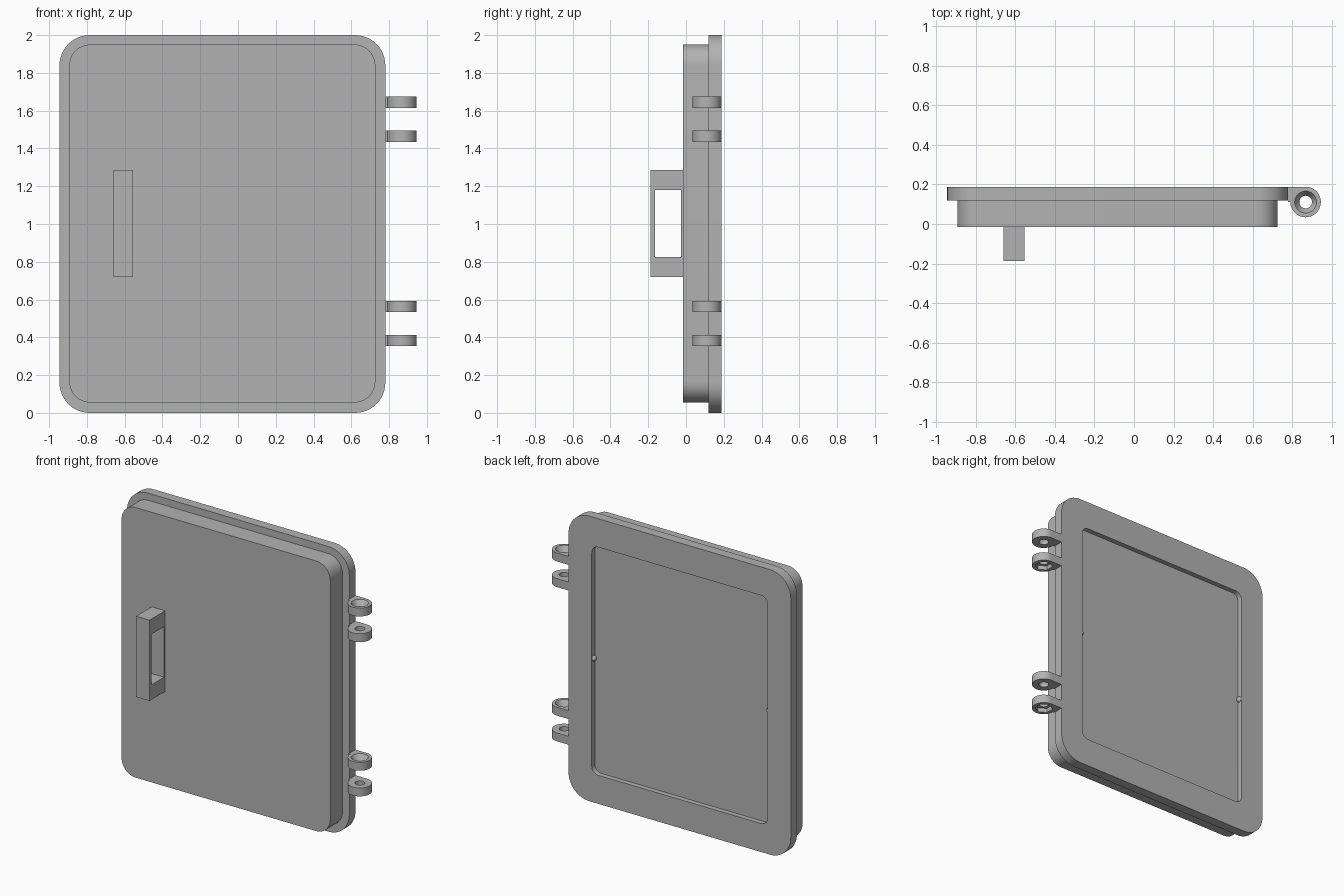
import bpy
import bmesh
from math import pi, cos, sin, radians
from mathutils import Matrix, Vector

cube = bpy.data.objects.get("Cube")
if cube:
    bpy.data.objects.remove(cube)

grey = bpy.data.materials.new("plain_grey")
grey.use_nodes = True
GREY = (0.45, 0.45, 0.45, 1)
grey.diffuse_color = GREY
grey.node_tree.nodes["Principled BSDF"].inputs["Base Color"].default_value = GREY


def make_object(name, bm):
    bmesh.ops.recalc_face_normals(bm, faces=bm.faces)
    mesh = bpy.data.meshes.new(name)
    bm.to_mesh(mesh)
    bm.free()
    mesh.materials.append(grey)
    obj = bpy.data.objects.new(name, mesh)
    bpy.context.collection.objects.link(obj)
    return obj


def prism(name, outline, direction):
    """Extrude a closed outline of 3D points along a direction."""
    bm = bmesh.new()
    face = bm.faces.new([bm.verts.new(p) for p in outline])
    grown = bmesh.ops.extrude_face_region(bm, geom=[face])
    verts = [v for v in grown["geom"] if isinstance(v, bmesh.types.BMVert)]
    bmesh.ops.translate(bm, verts=verts, vec=direction)
    return make_object(name, bm)


def rounded_plate(name, x0, x1, z0, z1, y0, y1, radius, steps=12):
    corners = [(x1 - radius, z1 - radius), (x0 + radius, z1 - radius),
               (x0 + radius, z0 + radius), (x1 - radius, z0 + radius)]
    outline = []
    for quarter, (cx, cz) in enumerate(corners):
        for i in range(steps + 1):
            a = (quarter + i / steps) * pi / 2
            outline.append((cx + radius * cos(a), y0, cz + radius * sin(a)))
    return prism(name, outline, (0, y1 - y0, 0))


def box(name, low, high):
    bm = bmesh.new()
    bmesh.ops.create_cube(bm, size=1)
    low, high = Vector(low), Vector(high)
    bmesh.ops.scale(bm, verts=bm.verts, vec=high - low)
    bmesh.ops.translate(bm, verts=bm.verts, vec=(low + high) / 2)
    return make_object(name, bm)


def cone(name, x, y, z0, z1, r0, r1, sides=48):
    bm = bmesh.new()
    bmesh.ops.create_cone(bm, cap_ends=True, segments=sides, radius1=r0, radius2=r1,
                          depth=z1 - z0, matrix=Matrix.Translation((x, y, (z0 + z1) / 2)))
    return make_object(name, bm)


def cut(obj, cutter):
    """Subtract a cutter, then discard it."""
    mod = obj.modifiers.new("cut", 'BOOLEAN')
    mod.operation = 'DIFFERENCE'
    mod.solver = 'EXACT'
    mod.object = cutter
    bpy.context.view_layer.objects.active = obj
    bpy.ops.object.modifier_apply(modifier=mod.name)
    bpy.data.objects.remove(cutter)


# Door: wide rear flange with a shallow recess, and a thick front panel
X0, X1, BACK, STEP, FRONT = -0.945, 0.78, 0.188, 0.12, -0.015
flange = rounded_plate("rear_flange", X0, X1, 0, 2, STEP, BACK, 0.16)
cut(flange, rounded_plate("recess_cutter", X0 + 0.18, X1 - 0.18, 0.2, 1.8,
                          BACK - 0.035, BACK + 0.1, 0.05))
panel = rounded_plate("front_panel", X0 + 0.052, X1 - 0.053, 0.055, 1.95, FRONT, STEP, 0.11)
parts = [flange, panel]

# Small catches halfway up the recess sides
for side, x in (("right", X0 + 0.18), ("left", X1 - 0.18)):
    bm = bmesh.new()
    bmesh.ops.create_uvsphere(bm, u_segments=16, v_segments=10, radius=0.02,
                              matrix=Matrix.Translation((x, BACK - 0.021, 1)))
    parts.append(make_object(side + "_catch", bm))

# Pull handle with an opening through its side
handle = box("handle", (-0.66, -0.188, 0.72), (-0.555, FRONT, 1.287))
cut(handle, box("handle_cutter", (-0.8, -0.164, 0.825), (-0.4, -0.026, 1.18)))
parts.append(handle)

# Hinge lugs: round eye with a straight back edge running into the flange
HX, HY, R, THICK = 0.868, 0.111, 0.077, 0.059


def lug(name, z):
    arc = [radians(90 - 270 * i / 48) for i in range(49)]
    outline = [(HX + R * cos(a), HY + R * sin(a), z) for a in arc]
    outline += [(X1, HY, z), (X1, HY + R, z)]
    obj = prism(name, outline, (0, 0, THICK))
    cut(obj, cone("bore", HX, HY, z - 0.1, z + 0.2, 0.032, 0.032))
    parts.append(obj)
    return obj


for place, z in (("lower", 0.353), ("upper", 1.435)):
    # Bottom lug holds a six-sided nut pocket, top lug a countersink
    nut_lug = lug(place + "_hinge_nut_lug", z)
    cut(nut_lug, cone("pocket", HX, HY, z - 0.03, z + 0.03, 0.058, 0.058, 6))
    top = z + 0.18
    screw_lug = lug(place + "_hinge_screw_lug", top)
    cut(screw_lug, cone("sink", HX, HY, top + 0.02, top + THICK + 0.001, 0.031, 0.056))

# Smooth the rounded sides, keep the edges sharp
bpy.ops.object.select_all(action='DESELECT')
for part in parts:
    part.select_set(True)
bpy.context.view_layer.objects.active = flange
bpy.ops.object.shade_smooth_by_angle(angle=radians(30))
